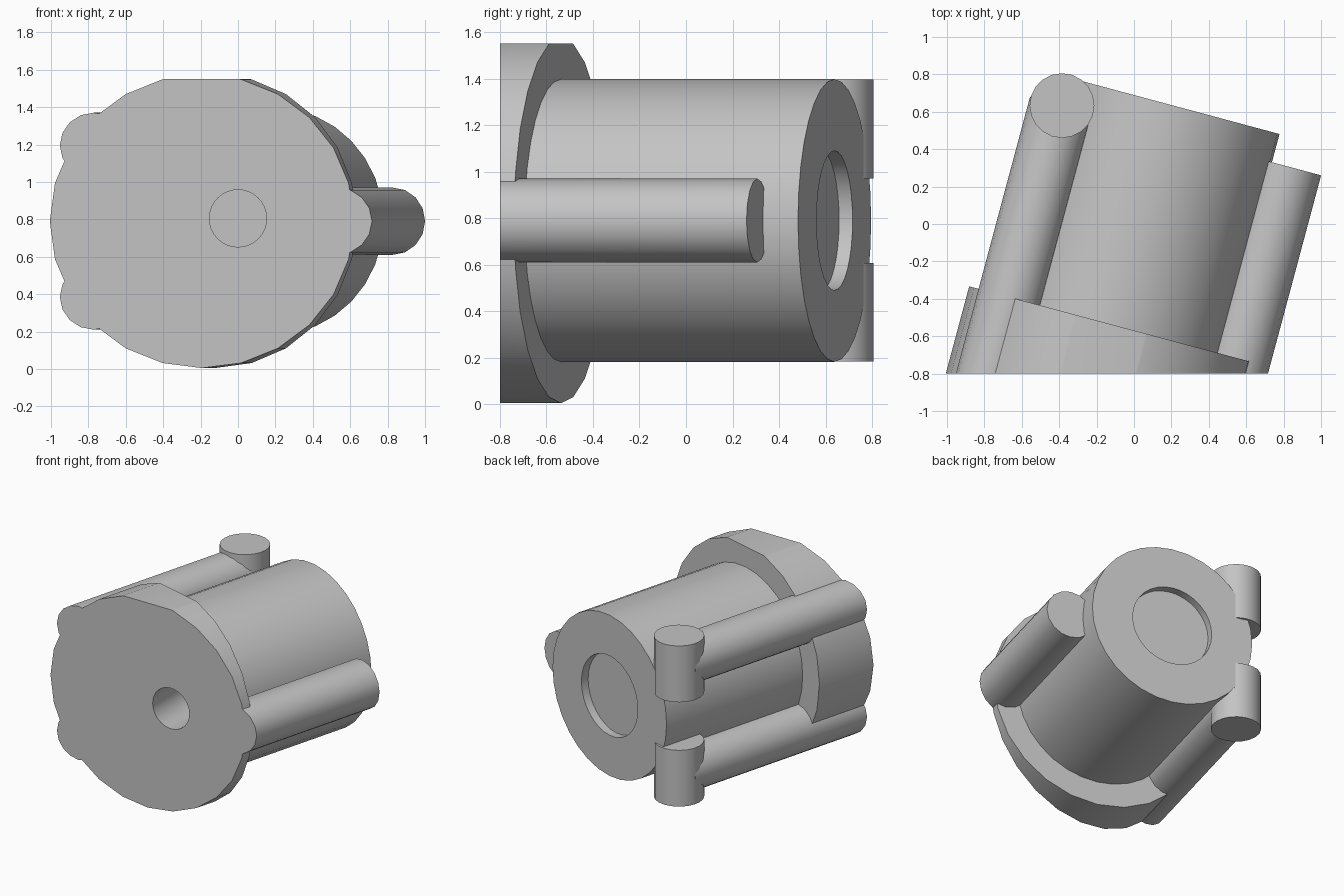
import bpy, bmesh, math
from mathutils import Matrix, Vector

if "Cube" in bpy.data.objects:
    bpy.data.objects.remove(bpy.data.objects["Cube"], do_unlink=True)

grey = bpy.data.materials.new("plain grey")
grey.use_nodes = True
colour = (0.55, 0.55, 0.55, 1)
grey.diffuse_color = colour
grey.node_tree.nodes["Principled BSDF"].inputs["Base Color"].default_value = colour

# The housing axis is turned about the vertical; the mounting face stays square
TURN = Matrix.Rotation(math.radians(-15), 4, "Z")
LAY = Matrix.Rotation(math.radians(-90), 4, "X")
AXIS_U, AXIS_Z = 0.02, 0.79
FRONT = -0.8


def cylinder(name, radius, length, matrix, sides, clips=()):
    """Cylinder centred on matrix, trimmed by (point, outward normal) planes."""
    bm = bmesh.new()
    bmesh.ops.create_cone(bm, cap_ends=True, segments=sides, radius1=radius,
                          radius2=radius, depth=length, matrix=matrix)
    for point, normal in clips:
        cut = bmesh.ops.bisect_plane(bm, geom=bm.verts[:] + bm.edges[:] + bm.faces[:],
                                     plane_co=point, plane_no=normal, clear_outer=True)
        rim = [e for e in cut["geom_cut"] if isinstance(e, bmesh.types.BMEdge)]
        if rim:
            bmesh.ops.contextual_create(bm, geom=rim)
    bmesh.ops.recalc_face_normals(bm, faces=bm.faces[:])
    mesh = bpy.data.meshes.new(name)
    bm.to_mesh(mesh)
    bm.free()
    mesh.materials.append(grey)
    obj = bpy.data.objects.new(name, mesh)
    bpy.context.collection.objects.link(obj)
    return obj


def along_axis(name, radius, u, z, start, end, sides, clips=()):
    """Cylinder parallel to the housing axis."""
    place = TURN @ Matrix.Translation((u, (start + end) / 2, z)) @ LAY
    return cylinder(name, radius, end - start, place, sides, clips)


def activate(obj):
    bpy.ops.object.select_all(action="DESELECT")
    obj.select_set(True)
    bpy.context.view_layer.objects.active = obj


def carve(obj, cutter):
    mod = obj.modifiers.new("carve", "BOOLEAN")
    mod.operation, mod.solver, mod.object = "DIFFERENCE", "EXACT", cutter
    activate(obj)
    bpy.ops.object.modifier_apply(modifier=mod.name)


front_cut = (Vector((0, FRONT, 0)), Vector((0, -1, 0)))
top_cut = (Vector((0, 0, 1.55)), Vector((0, 0, 1)))

# Housing and its wedge-shaped flange
body = along_axis("main_body", 0.607, AXIS_U, AXIS_Z, -0.57, 0.666, 32)
flange = along_axis("flange", 0.785, AXIS_U, AXIS_Z, -1.3, -0.55, 24,
                    (front_cut, top_cut))
parts = [body, flange]

# Round recess in the back and shaft hole in the front
recess = along_axis("recess_cutter", 0.3, AXIS_U, AXIS_Z, 0.606, 0.9, 32)
hole = cylinder("hole_cutter", 0.153, 1.0, Matrix.Translation((0, FRONT, 0.805)) @ LAY, 32)
carve(body, recess)
for part in (body, flange):
    carve(part, hole)
for cutter in (recess, hole):
    bpy.data.objects.remove(cutter, do_unlink=True)

# Side post on the left
parts.append(along_axis("left_post", 0.18, 0.719, AXIS_Z, -1.3, 0.51, 16, (front_cut,)))

# Two posts on the right, each ending in an upright stub
for label, side in (("upper", 1), ("lower", -1)):
    parts.append(along_axis(label + "_post", 0.175, -0.538, AXIS_Z + side * 0.405,
                            -1.3, 0.514, 16, (front_cut,)))
    place = Matrix.Translation((-0.385, 0.633, AXIS_Z + side * 0.394))
    parts.append(cylinder(label + "_stub", 0.173, 0.425, place, 20))

for part in parts:
    activate(part)
    bpy.ops.object.shade_smooth_by_angle(angle=math.radians(30))
